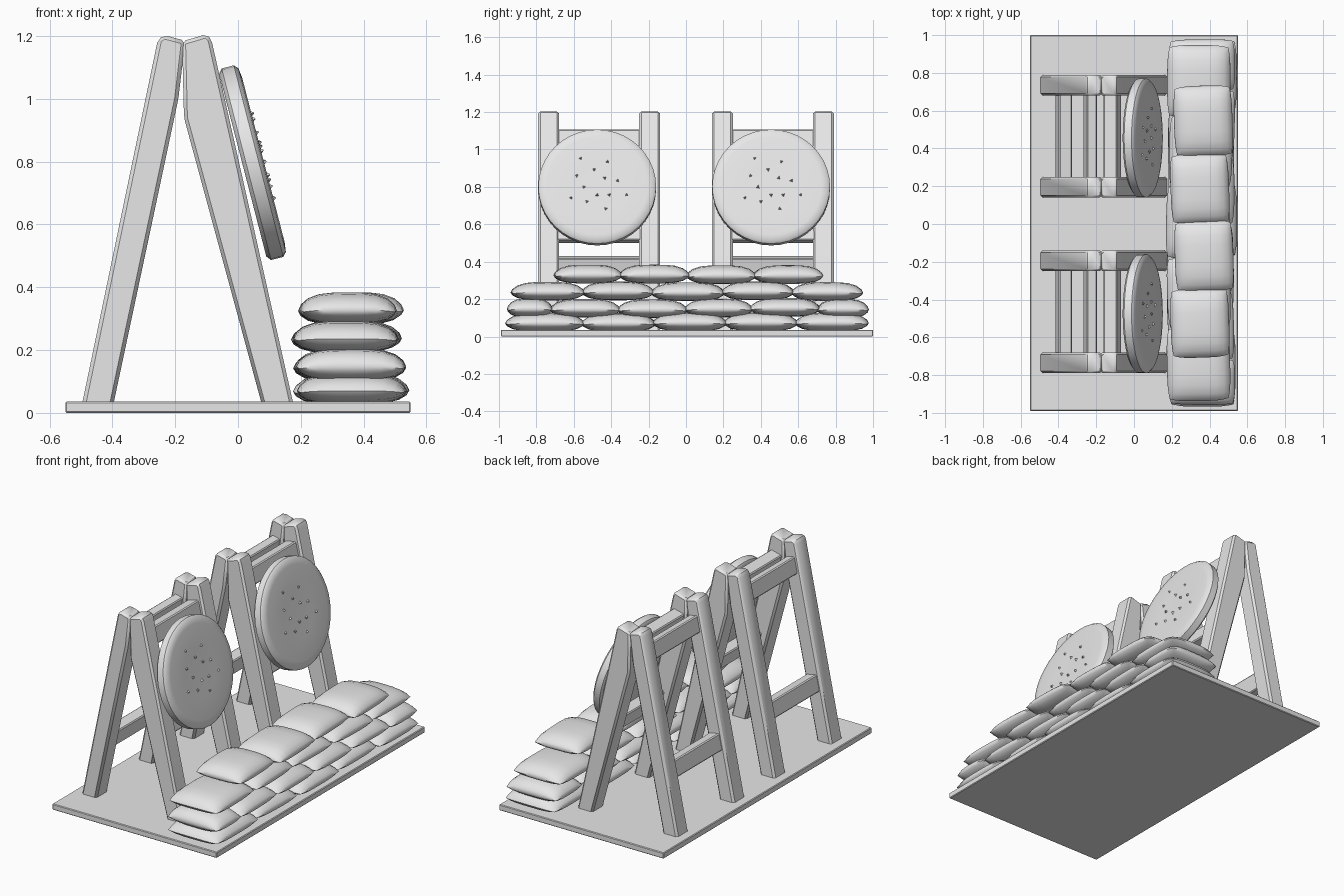
import bpy, bmesh, math, random
from mathutils import Matrix, Vector

if "Cube" in bpy.data.objects:
    bpy.data.objects.remove(bpy.data.objects["Cube"])

random.seed(4)
grey = bpy.data.materials.new("plain_grey")
grey.diffuse_color = (0.8, 0.8, 0.8, 1)
grey.use_nodes = True
grey.node_tree.nodes["Principled BSDF"].inputs["Base Color"].default_value = grey.diffuse_color


def finish(bm, name, angle=35):
    bmesh.ops.recalc_face_normals(bm, faces=bm.faces)
    me = bpy.data.meshes.new(name)
    bm.to_mesh(me)
    bm.free()
    me.materials.append(grey)
    ob = bpy.data.objects.new(name, me)
    bpy.context.collection.objects.link(ob)
    bpy.ops.object.select_all(action='DESELECT')
    ob.select_set(True)
    bpy.context.view_layer.objects.active = ob
    bpy.ops.object.shade_smooth_by_angle(angle=math.radians(angle))
    return ob


def bevel(bm, width, segments=1):
    bmesh.ops.bevel(bm, geom=list(bm.edges), offset=width, segments=segments,
                    affect='EDGES', clamp_overlap=True)


def box(name, centre, size, tilt=0, edge=0.006):
    bm = bmesh.new()
    bmesh.ops.create_cube(bm, size=1)
    bmesh.ops.scale(bm, vec=size, verts=bm.verts)
    bevel(bm, edge)
    bm.transform(Matrix.Translation(centre) @ Matrix.Rotation(tilt, 4, 'Y'))
    return finish(bm, name)


def leg(name, profile, y, depth=0.11):
    """Side profile in x and z, extruded along y."""
    bm = bmesh.new()
    face = bm.faces.new([bm.verts.new((x, y - depth / 2, z)) for x, z in profile])
    ext = bmesh.ops.extrude_face_region(bm, geom=[face])
    verts = [v for v in ext['geom'] if isinstance(v, bmesh.types.BMVert)]
    bmesh.ops.translate(bm, vec=(0, depth, 0), verts=verts)
    bevel(bm, 0.012)
    return finish(bm, name)


def target(name, centre, tilt):
    """Tilted round board, slightly domed, with small splinters on its face."""
    bm = bmesh.new()
    r, t, n = 0.315, 0.033, 40
    rings = [(0, -t), (0.300, -t), (r, -t + 0.012), (r, t - 0.014),
             (0.302, t - 0.002), (0.27, t + 0.002), (0.14, t), (0, t - 0.002)]
    prev = None
    for rad, h in rings:
        if rad == 0:
            cur = [bm.verts.new((0, 0, h))]
        else:
            cur = [bm.verts.new((rad * math.cos(2 * math.pi * i / n),
                                 rad * math.sin(2 * math.pi * i / n), h)) for i in range(n)]
        if prev:
            for i in range(n):
                j = (i + 1) % n
                quad = [prev[i % len(prev)], prev[j % len(prev)],
                        cur[j % len(cur)], cur[i % len(cur)]]
                bm.faces.new(list(dict.fromkeys(quad)))
        prev = cur
    for i in range(13):
        a, d = i * 2.4, 0.05 + 0.0105 * i
        m = (Matrix.Translation((d * math.cos(a), d * math.sin(a), t + 0.003))
             @ Matrix.Rotation(random.uniform(0, 6), 4, 'Z'))
        bmesh.ops.create_cone(bm, cap_ends=True, segments=3, radius1=0.013,
                              radius2=0.002, depth=0.014, matrix=m)
    bm.transform(Matrix.Translation(centre) @ Matrix.Rotation(tilt, 4, 'Y'))
    return finish(bm, name, 40)


def sandbag(name, centre, size, yaw):
    """Pillow: two domed grids that meet at a seam."""
    bm = bmesh.new()
    n = 10
    grids = []
    for side in (1, -1):
        grid = []
        for i in range(n + 1):
            row = []
            for j in range(n + 1):
                # points gather towards the seam
                u = math.sin(math.pi / 2 * (2 * i / n - 1))
                v = math.sin(math.pi / 2 * (2 * j / n - 1))
                dome = (max(0, 1 - abs(u) ** 3.5) * max(0, 1 - abs(v) ** 3.5)) ** 0.6
                x = u * (1 - 0.07 * v ** 4) * size[0] / 2
                y = v * (1 - 0.07 * u ** 4) * size[1] / 2
                sag = -0.012 * (abs(u) ** 4 + abs(v) ** 4) / 2
                row.append(bm.verts.new((x, y, side * dome * size[2] / 2 + sag)))
            grid.append(row)
        grids.append(grid)
    for g in grids:
        for i in range(n):
            for j in range(n):
                bm.faces.new((g[i][j], g[i + 1][j], g[i + 1][j + 1], g[i][j + 1]))
    bmesh.ops.remove_doubles(bm, verts=bm.verts, dist=0.0002)
    bm.transform(Matrix.Translation(centre) @ Matrix.Rotation(yaw, 4, 'Z'))
    return finish(bm, name, 60)


# Base board
box("base_board", (0, 0.005, 0.018), (1.10, 1.99, 0.036), edge=0.004)

# Two A-frame stands, each with a round board leaning on its front legs
back_profile = [(-0.50, 0.012), (-0.40, 0.012), (-0.19, 1.0), (-0.168, 1.185),
                (-0.235, 1.203), (-0.255, 1.19)]
front_profile = [(0.08, 0.012), (0.18, 0.012), (-0.085, 1.19), (-0.10, 1.206),
                 (-0.178, 1.183), (-0.172, 0.94)]
tilt = math.atan2(0.155, 0.6)
for label, cy in (("near", -0.465), ("far", 0.465)):
    for side, s in (("a", -1), ("b", 1)):
        y = cy + s * 0.27
        leg(f"{label}_back_leg_{side}", back_profile, y)
        leg(f"{label}_front_leg_{side}", front_profile, y)
    span = 0.46
    box(f"{label}_back_top_rail", (-0.232, cy, 1.05), (0.055, span, 0.10), 0.21)
    box(f"{label}_front_top_rail", (-0.115, cy, 1.05), (0.075, span, 0.10), -0.24)
    box(f"{label}_back_low_rail", (-0.372, cy, 0.375), (0.07, span, 0.10), 0.21)
    box(f"{label}_front_low_rail", (0.015, cy, 0.55), (0.07, span, 0.09), -0.24)
    target(f"{label}_round_board", (0.047, cy - 0.01, 0.797), math.pi / 2 - tilt)

# Sandbag wall: (centre z, centre x, depth, seam positions along y)
rows = [
    (0.075, 0.36, 0.35, [-0.96, -0.55, -0.17, 0.21, 0.59, 0.97]),
    (0.152, 0.362, 0.35, [-0.95, -0.72, -0.36, 0.0, 0.35, 0.71, 0.97]),
    (0.243, 0.347, 0.335, [-0.93, -0.55, -0.18, 0.20, 0.57, 0.94]),
    (0.332, 0.36, 0.31, [-0.70, -0.35, 0.01, 0.365, 0.725]),
]
for k, (z, x, depth, seams) in enumerate(rows):
    for i, (a, b) in enumerate(zip(seams, seams[1:])):
        centre = (x + random.uniform(-0.012, 0.012), (a + b) / 2,
                  z + random.uniform(-0.004, 0.004))
        sandbag(f"sandbag_{k + 1}_{i + 1}", centre, (depth, b - a + 0.015, 0.1),
                random.uniform(-0.04, 0.04))
